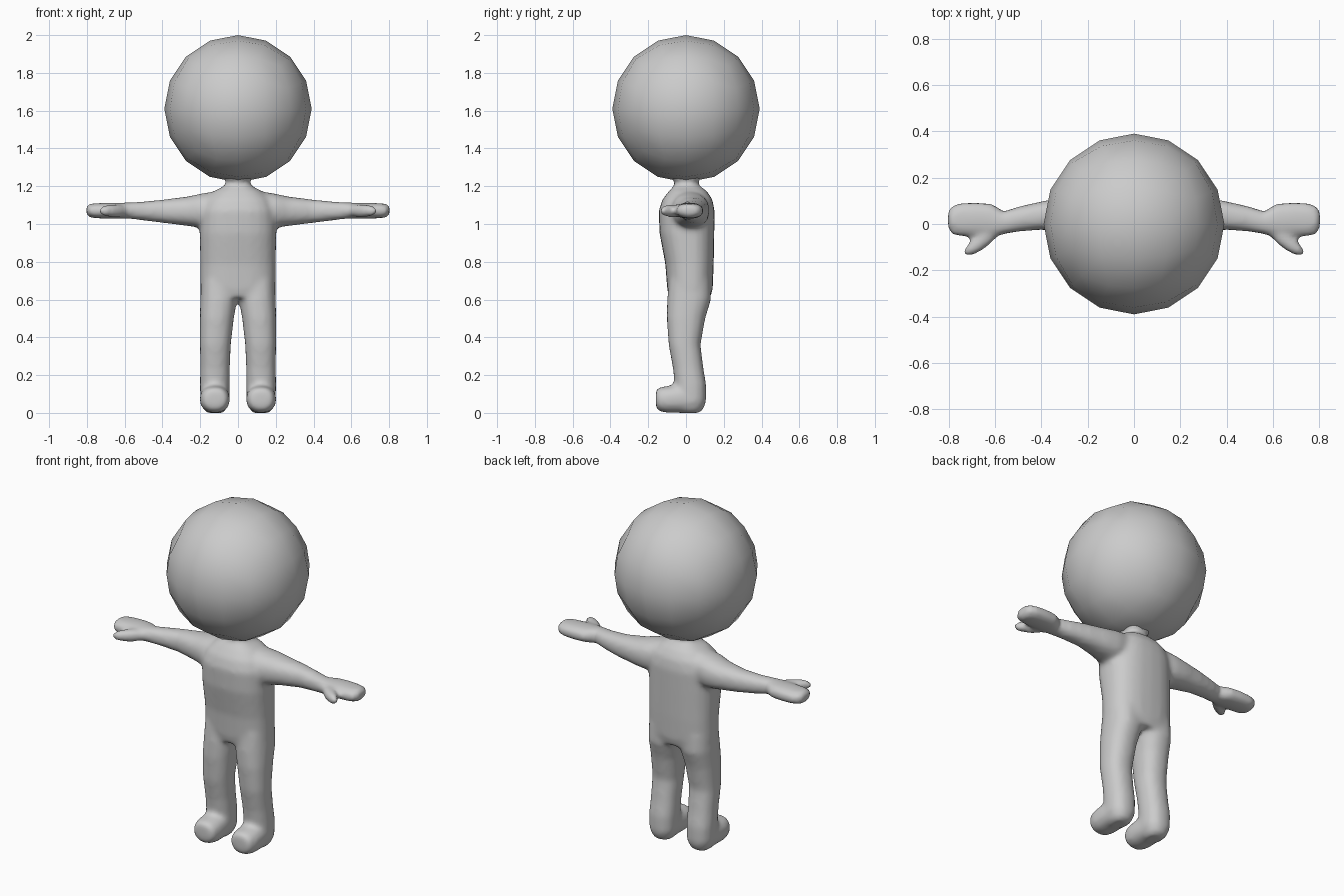
import bpy, bmesh, math
from mathutils import Vector, Matrix

if "Cube" in bpy.data.objects:
    bpy.data.objects.remove(bpy.data.objects["Cube"])

grey = bpy.data.materials.new("plain_grey")
grey.diffuse_color = (0.6, 0.6, 0.6, 1)
grey.use_nodes = True
grey.node_tree.nodes["Principled BSDF"].inputs["Base Color"].default_value = grey.diffuse_color


def make_object(name, bm):
    bmesh.ops.recalc_face_normals(bm, faces=bm.faces[:])
    for f in bm.faces:
        f.smooth = True
    mesh = bpy.data.meshes.new(name)
    bm.to_mesh(mesh)
    bm.free()
    mesh.materials.append(grey)
    obj = bpy.data.objects.new(name, mesh)
    bpy.context.collection.objects.link(obj)
    return obj


def loft(bm, axis, rings, side=1, power=2.3, n=24):
    """Closed tube along an axis; ring = (t, a0, a1, b0, b1) bounds of its section."""
    loops = []
    for t, a0, a1, b0, b1 in rings:
        loop = []
        for i in range(n):
            ang = 2 * math.pi * i / n
            c, s = math.cos(ang), math.sin(ang)
            a = (a0 + a1) / 2 + (a1 - a0) / 2 * math.copysign(abs(c) ** (2 / power), c)
            b = (b0 + b1) / 2 + (b1 - b0) / 2 * math.copysign(abs(s) ** (2 / power), s)
            x, y, z = {'x': (t, a, b), 'y': (a, t, b), 'z': (a, b, t)}[axis]
            loop.append(bm.verts.new((x * side, y, z)))
        loops.append(loop)
    for p, q in zip(loops, loops[1:]):
        for i in range(n):
            j = (i + 1) % n
            bm.faces.new((p[i], p[j], q[j], q[i]))
    bm.faces.new(loops[0])
    bm.faces.new(loops[-1])


# Head: low-poly ball made from a rounded cube, 16 sides around
bm = bmesh.new()
bmesh.ops.create_cube(bm, size=2)
bmesh.ops.subdivide_edges(bm, edges=bm.edges[:], cuts=3, use_grid_fill=True)
for v in bm.verts:
    p = Vector([math.tan(c * math.pi / 4) for c in v.co])
    v.co = p.normalized() * 0.39 + Vector((0, 0, 1.61))
make_object("head", bm)

# Body: torso, limbs and feet lofted, then fused into one smooth skin
bm = bmesh.new()

# torso and neck
torso = [(0.61, 0.19, -0.09, 0.13), (0.66, 0.2, -0.10, 0.142), (0.79, 0.2, -0.11, 0.147),
         (0.95, 0.203, -0.14, 0.15), (1.07, 0.2, -0.145, 0.152), (1.13, 0.175, -0.125, 0.14),
         (1.175, 0.125, -0.09, 0.11), (1.2, 0.075, -0.065, 0.075), (1.22, 0.06, -0.057, 0.06),
         (1.25, 0.08, -0.085, 0.085), (1.28, 0.09, -0.09, 0.09)]
loft(bm, 'z', [(z, -w, w, y0, y1) for z, w, y0, y1 in torso], power=2.5)

arm = [(0.08, -0.08, 0.11, 0.99, 1.18), (0.2, -0.075, 0.125, 0.98, 1.16),
       (0.27, -0.05, 0.12, 0.99, 1.145), (0.39, -0.025, 0.1, 1.005, 1.13),
       (0.49, -0.032, 0.078, 1.017, 1.12), (0.565, -0.045, 0.055, 1.027, 1.115),
       (0.61, -0.058, 0.088, 1.028, 1.113), (0.68, -0.055, 0.094, 1.028, 1.113),
       (0.75, -0.055, 0.092, 1.03, 1.11), (0.785, -0.045, 0.08, 1.035, 1.107),
       (0.803, -0.02, 0.055, 1.05, 1.095)]
leg = [(0.7, 0.01, 0.195, -0.09, 0.13), (0.6, 0.004, 0.2, -0.1, 0.133),
       (0.5, 0.022, 0.202, -0.102, 0.102), (0.36, 0.038, 0.202, -0.092, 0.077),
       (0.24, 0.043, 0.2, -0.07, 0.092), (0.15, 0.043, 0.202, -0.06, 0.107),
       (0.06, 0.045, 0.2, -0.06, 0.107), (0.018, 0.062, 0.183, -0.05, 0.092),
       (0.0, 0.08, 0.165, -0.03, 0.07)]
foot = [(-0.16, 0.075, 0.17, 0.035, 0.115), (-0.148, 0.055, 0.19, 0.01, 0.135),
        (-0.1, 0.043, 0.202, 0.0, 0.142), (-0.04, 0.043, 0.202, 0.0, 0.15),
        (0.05, 0.05, 0.195, 0.0, 0.14)]
for side in (1, -1):
    loft(bm, 'x', arm, side)
    loft(bm, 'z', leg, side)
    loft(bm, 'y', foot, side)
    # thumb, pointing out and forward from the wrist
    direction = Vector((0.13 * side, -0.1, 0))
    place = (Matrix.Translation((0.655 * side, -0.073, 1.07))
             @ Matrix.Rotation(math.atan2(direction.y, direction.x), 4, 'Z')
             @ Matrix.Diagonal((0.105, 0.033, 0.036, 1)))
    bmesh.ops.create_uvsphere(bm, u_segments=20, v_segments=12, radius=1, matrix=place)

body = make_object("body", bm)
fuse = body.modifiers.new("fuse", 'REMESH')
fuse.mode = 'VOXEL'
fuse.voxel_size = 0.014
fuse.use_smooth_shade = True
soften = body.modifiers.new("soften", 'SMOOTH')
soften.factor = 0.5
soften.iterations = 7
